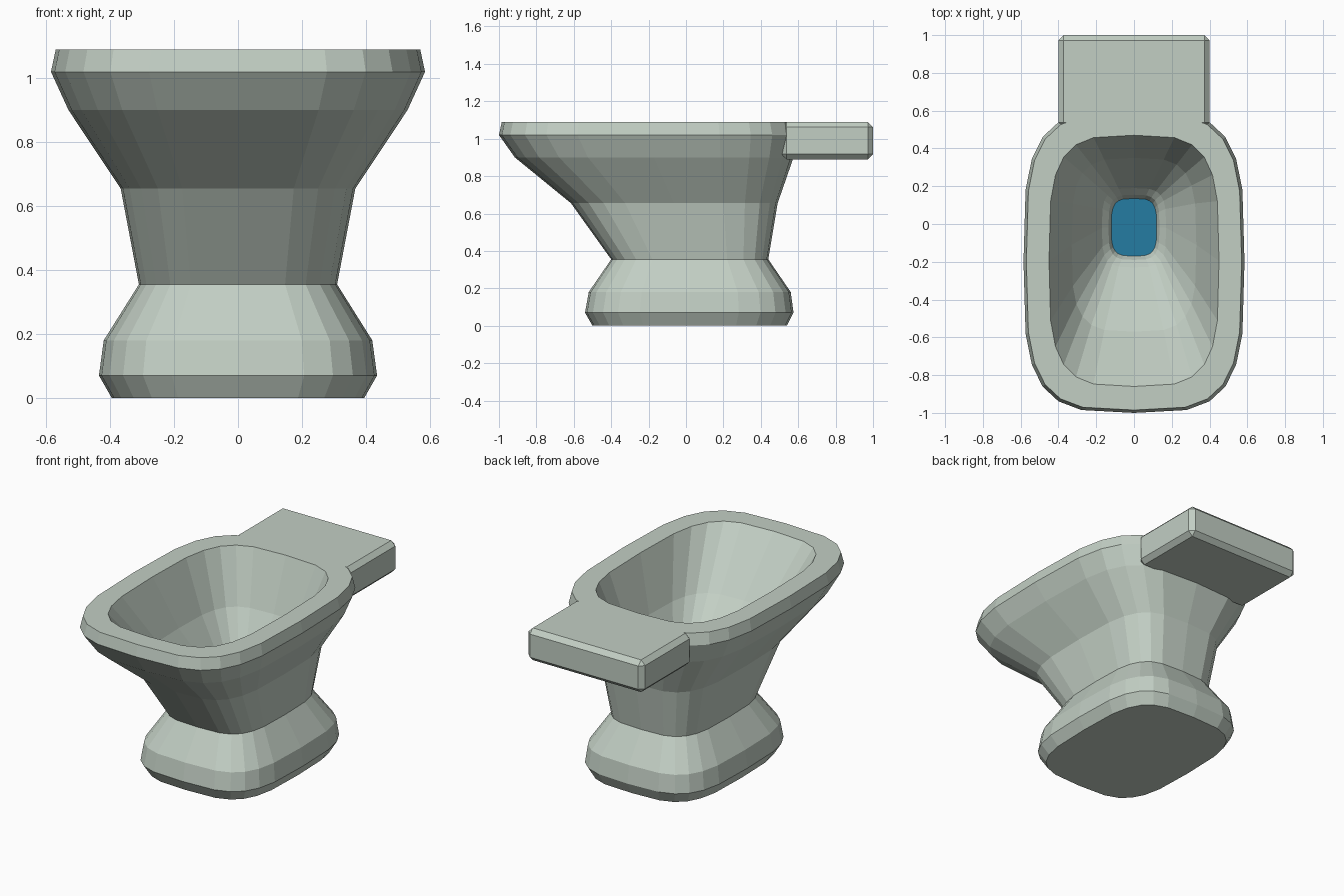
import bpy, bmesh, math

if "Cube" in bpy.data.objects:
    bpy.data.objects.remove(bpy.data.objects["Cube"])

SIDES = 24
ROUND = 0.55  # superellipse exponent of every cross-section


def material(name, rgb):
    m = bpy.data.materials.new(name)
    m.diffuse_color = (*rgb, 1)
    m.use_nodes = True
    m.node_tree.nodes["Principled BSDF"].inputs["Base Color"].default_value = m.diffuse_color
    return m


porcelain = material("grey green porcelain", (0.54, 0.62, 0.55))
water_blue = material("water blue", (0.018, 0.20, 0.36))


def section(bm, z, hx, y0, y1):
    """Rounded-rectangle ring at height z."""
    cy, hy = (y0 + y1) / 2, (y1 - y0) / 2
    ring = []
    for i in range(SIDES):
        a = 2 * math.pi * i / SIDES
        c, s = math.cos(a), math.sin(a)
        px = math.copysign(abs(c) ** ROUND, c) if abs(c) > 1e-6 else 0
        py = math.copysign(abs(s) ** ROUND, s) if abs(s) > 1e-6 else 0
        ring.append(bm.verts.new((hx * px, cy + hy * py, z)))
    return ring


def finish(bm, name, *mats):
    me = bpy.data.meshes.new(name)
    bm.to_mesh(me)
    bm.free()
    ob = bpy.data.objects.new(name, me)
    bpy.context.collection.objects.link(ob)
    for m in mats:
        me.materials.append(m)
    return ob


# Bowl and pedestal: one loft up the outside, over the rim and down the inside
profile = [  # z, half width, front y, back y
    (0.00, 0.395, -0.50, 0.54),
    (0.07, 0.435, -0.54, 0.575),
    (0.18, 0.42, -0.52, 0.56),
    (0.355, 0.31, -0.40, 0.44),
    (0.655, 0.367, -0.615, 0.49),
    (0.90, 0.53, -0.915, 0.575),
    (1.02, 0.585, -1.00, 0.60),
    (1.09, 0.57, -0.985, 0.585),
    (1.09, 0.45, -0.86, 0.47),
    (0.77, 0.33, -0.57, 0.35),
    (0.50, 0.17, -0.23, 0.19),
    (0.46, 0.135, -0.19, 0.155),
    (0.42, 0.12, -0.17, 0.135),
]
bm = bmesh.new()
rings = [section(bm, *p) for p in profile]
for lo, hi in zip(rings, rings[1:]):
    for i in range(SIDES):
        j = (i + 1) % SIDES
        bm.faces.new((lo[i], lo[j], hi[j], hi[i]))
bm.faces.new(rings[0][::-1])
# Water surface closes the bottom of the bowl
bm.faces.new(rings[-1]).material_index = 1
finish(bm, "bowl", porcelain, water_blue)

# Rear shelf with chamfered edges, flush with the rim
bm = bmesh.new()
bmesh.ops.create_cube(bm, size=1)
for v in bm.verts:
    v.co = (v.co.x * 0.80, 0.755 + v.co.y * 0.49, 0.99 + v.co.z * 0.20)
bmesh.ops.bevel(bm, geom=bm.edges[:], offset=0.028, segments=1,
                affect='EDGES', profile=0.5)
finish(bm, "rear_shelf", porcelain)
